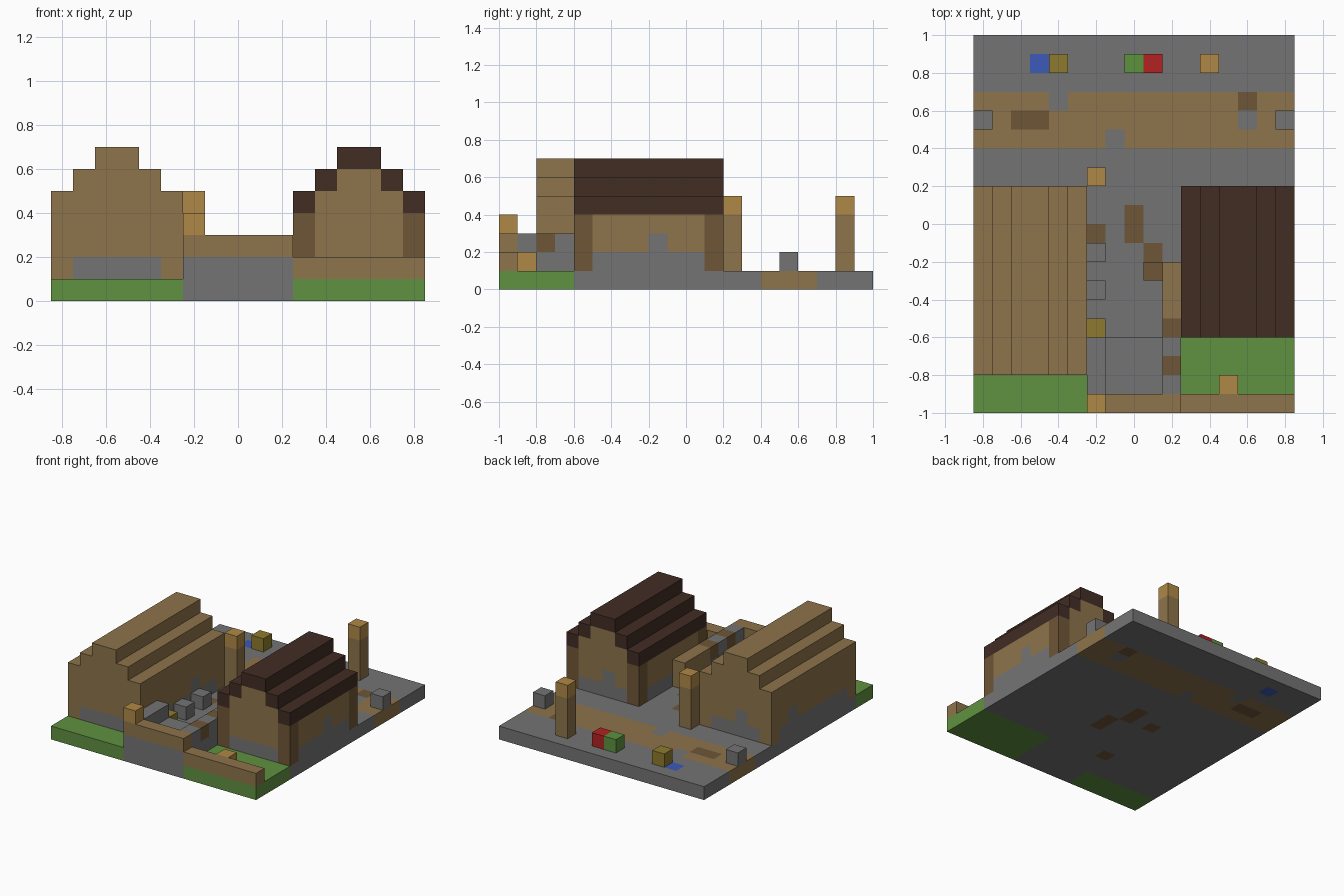
import bpy
import bmesh

if "Cube" in bpy.data.objects:
    bpy.data.objects.remove(bpy.data.objects["Cube"], do_unlink=True)

S = 0.1                # block size
CX, CY = 8.5, 10       # centre of the site in blocks


def srgb(c):
    c /= 255
    return c / 12.92 if c <= 0.04045 else ((c + 0.055) / 1.055) ** 2.4


PALETTE = {
    "stone": (116, 116, 116), "grass": (96, 145, 64), "tan_wood": (141, 116, 75),
    "light_wood": (176, 137, 70), "brown_wood": (111, 86, 55), "dark_roof": (66, 45, 36),
    "gold": (142, 122, 46), "red": (178, 34, 34), "leaf_green": (92, 146, 62),
    "blue": (60, 90, 184),
}
MATS = {}
for name, rgb in PALETTE.items():
    m = bpy.data.materials.new(name)
    m.use_nodes = True
    col = [srgb(v) for v in rgb] + [1]
    m.diffuse_color = col
    m.node_tree.nodes["Principled BSDF"].inputs["Base Color"].default_value = col
    MATS[name] = m

blocks = {}            # (i, j, k) -> (part, colour)


def fill(part, colour, x, y, z):
    """Fill a range of blocks; later fills replace earlier ones."""
    for i in range(*x):
        for j in range(*y):
            for k in range(*z):
                blocks[i, j, k] = (part, colour)


def one(part, colour, i, j, k=1):
    fill(part, colour, (i, i + 1), (j, j + 1), (k, k + 1))


# Ground slab: stone, lawns, dirt road and worn spots
fill("ground", "stone", (0, 17), (0, 20), (0, 1))
fill("ground", "grass", (0, 6), (0, 2), (0, 1))
fill("ground", "grass", (11, 17), (0, 4), (0, 1))
fill("ground", "tan_wood", (0, 17), (14, 17), (0, 1))
for i, j in ((4, 16), (14, 15), (7, 14)):
    one("ground", "stone", i, j, 0)
for i, j in ((2, 15), (3, 15), (14, 16), (8, 9), (8, 10), (9, 8), (9, 7),
             (6, 9), (10, 2), (8, 2), (7, 3), (9, 3), (6, 4)):
    one("ground", "brown_wood", i, j, 0)
one("ground", "blue", 3, 18, 0)

# Terrace, its side walls and the front wall
fill("terrace", "stone", (6, 11), (0, 4), (0, 2))
fill("terrace_wall", "stone", (6, 7), (1, 4), (1, 3))
fill("terrace_wall", "stone", (10, 11), (1, 5), (1, 3))
fill("terrace_wall", "tan_wood", (10, 11), (5, 8), (1, 3))
one("terrace_wall", "brown_wood", 10, 4, 2)
one("terrace_wall", "brown_wood", 10, 2, 2)
fill("front_wall", "tan_wood", (6, 11), (0, 1), (2, 3))
fill("front_wall", "tan_wood", (11, 17), (0, 1), (1, 2))


def house(part, x0, x1, y0, y1, wall, post, roof, bumps):
    """Block house with corner posts, stone footing and stepped gable roof."""
    fill(part + "_walls", wall, (x0, x1), (y0, y1), (1, 4))
    fill(part + "_walls", "stone", (x0, x1), (y0, y1), (1, 2))
    for i, j in bumps:
        one(part + "_walls", "stone", i, j, 2)
    for i in (x0, x1 - 1):
        for j in (y0, y1 - 1):
            fill(part + "_posts", post, (i, i + 1), (j, j + 1), (1, 4))
    for n in range(3):
        fill(part + "_gable", wall, (x0 + n, x1 - n), (y0, y1), (4 + n, 5 + n))
        for i in (x0 + n, x1 - 1 - n):
            fill(part + "_roof", roof, (i, i + 1), (y0, y1), (4 + n, 5 + n))


house("left_house", 0, 6, 2, 12, "tan_wood", "tan_wood", "tan_wood",
      ((5, 8), (2, 11), (0, 9)))
house("right_house", 11, 17, 4, 12, "tan_wood", "brown_wood", "dark_roof",
      ((16, 8), (11, 7), (13, 11)))

# Lamp posts and lamps
for i, j in ((6, 12), (12, 18)):
    fill("lamp_post", "tan_wood", (i, i + 1), (j, j + 1), (1, 4))
    one("lamp", "light_wood", i, j, 4)
one("lamp", "light_wood", 6, 0, 3)
one("lamp", "light_wood", 13, 1)

# Loose blocks on the path and the market road
for i, j in ((6, 8), (6, 6), (0, 15), (16, 15)):
    one("stone_block", "stone", i, j)
one("path_step", "brown_wood", 9, 7)
for colour, i, j in (("gold", 6, 4), ("gold", 4, 18), ("leaf_green", 8, 18), ("red", 9, 18)):
    one("market_block", colour, i, j)

# Mesh each part from the exposed block faces
SIDES = [(axis, side) for axis in range(3) for side in (0, 1)]
for part in sorted({p for p, c in blocks.values()}):
    bm = bmesh.new()
    slots, verts = [], {}

    def vert(p):
        if p not in verts:
            verts[p] = bm.verts.new(((p[0] - CX) * S, (p[1] - CY) * S, p[2] * S))
        return verts[p]

    for cell, (owner, colour) in blocks.items():
        if owner != part:
            continue
        if colour not in slots:
            slots.append(colour)
        for axis, side in SIDES:
            near = list(cell)
            near[axis] += 2 * side - 1
            if tuple(near) in blocks:
                continue
            u, v = (axis + 1) % 3, (axis + 2) % 3
            ring = []
            for du, dv in ((0, 0), (1, 0), (1, 1), (0, 1)):
                p = list(cell)
                p[axis] += side
                p[u] += du
                p[v] += dv
                ring.append(vert(tuple(p)))
            face = bm.faces.new(ring if side else ring[::-1])
            face.material_index = slots.index(colour)
    mesh = bpy.data.meshes.new(part)
    bm.to_mesh(mesh)
    bm.free()
    for colour in slots:
        mesh.materials.append(MATS[colour])
    bpy.context.scene.collection.objects.link(bpy.data.objects.new(part, mesh))
